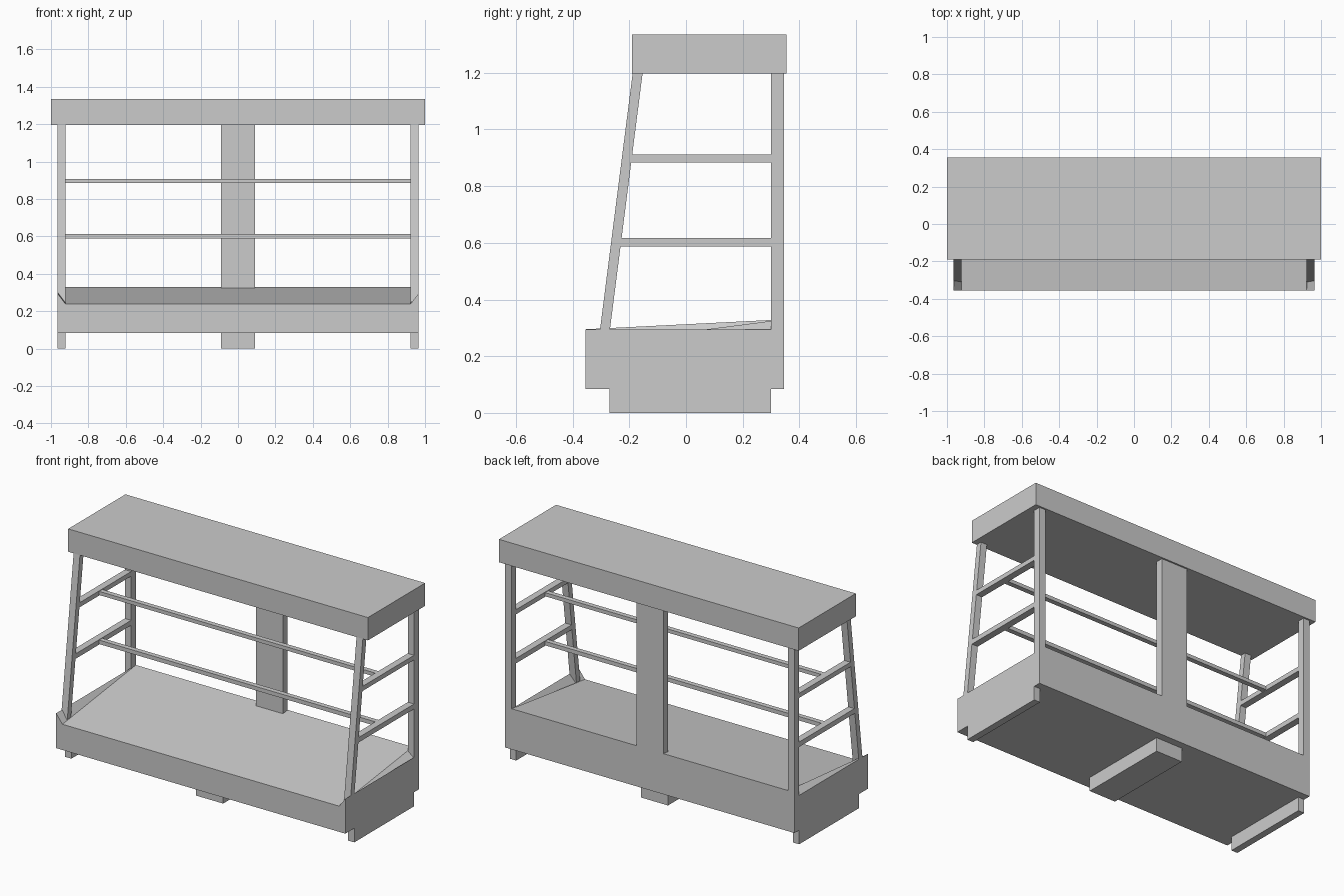
import bpy

if "Cube" in bpy.data.objects:
    bpy.data.objects.remove(bpy.data.objects["Cube"])


def mesh(name, verts, faces):
    me = bpy.data.meshes.new(name)
    me.from_pydata(verts, [], faces)
    me.update()
    ob = bpy.data.objects.new(name, me)
    bpy.context.collection.objects.link(ob)
    return ob


HEX = [(0, 3, 2, 1), (4, 5, 6, 7), (0, 1, 5, 4),
       (1, 2, 6, 5), (2, 3, 7, 6), (3, 0, 4, 7)]


def prism(name, x0, x1, z0, z1, bottom, top):
    """Box whose y range may differ between bottom and top."""
    v = [(x, y, z) for z, (a, b) in ((z0, bottom), (z1, top))
         for x, y in ((x0, a), (x1, a), (x1, b), (x0, b))]
    return mesh(name, v, HEX)


def box(name, x0, x1, y0, y1, z0, z1):
    return prism(name, x0, x1, z0, z1, (y0, y1), (y0, y1))


OUT, INN = 0.965, 0.923          # outer and inner x of the end frames
FRONT, BACK, POST = -0.355, 0.345, 0.30

# Canopy
box("canopy", -1, 1, -0.19, 0.355, 1.197, 1.335)

# Base tray: sloping deck with raised, creased side rims
verts = []
for y, rim, deck in ((FRONT, 0.295, 0.24), (BACK, 0.295, 0.33)):
    verts += [(-OUT, y, 0.085), (OUT, y, 0.085), (OUT, y, rim),
              (INN, y, deck), (-INN, y, deck), (-OUT, y, rim)]
mesh("base_tray", verts, [
    (0, 1, 2, 3, 4, 5), (11, 10, 9, 8, 7, 6),   # front, back
    (0, 6, 7, 1), (1, 7, 8, 2), (0, 5, 11, 6),  # underside, ends
    (3, 9, 10, 4),                              # deck
    (2, 8, 3), (8, 9, 3),                       # right rim
    (4, 10, 5), (10, 11, 5)])                   # left rim

# Centre column and centre foot
box("centre_column", -0.09, 0.09, POST, BACK, 0.32, 1.2)
box("centre_foot", -0.09, 0.09, -0.27, POST, 0, 0.09)

# End frames: feet, posts and shelf brackets on both sides
SHELVES = ((0.587, 0.617, -0.235), (0.883, 0.911, -0.2))
for side, s in (("left", -1), ("right", 1)):
    a, b = sorted((s * INN, s * OUT))
    box(side + "_foot", a, b, -0.27, POST, 0, 0.09)
    box(side + "_back_post", a, b, POST, BACK, 0.29, 1.2)
    prism(side + "_front_post", a, b, 0.25, 1.2,
          (-0.309, -0.274), (-0.188, -0.153))
    for i, (z0, z1, y0) in enumerate(SHELVES):
        box(f"{side}_bracket_{i + 1}", a, b, y0, POST + 0.005, z0, z1)

# Long shelf rails between the brackets
for i, (z0, z1, _) in enumerate(SHELVES):
    box(f"shelf_rail_{i + 1}", -INN, INN, -0.005, 0.025, z0 + 0.003, z1 - 0.003)
